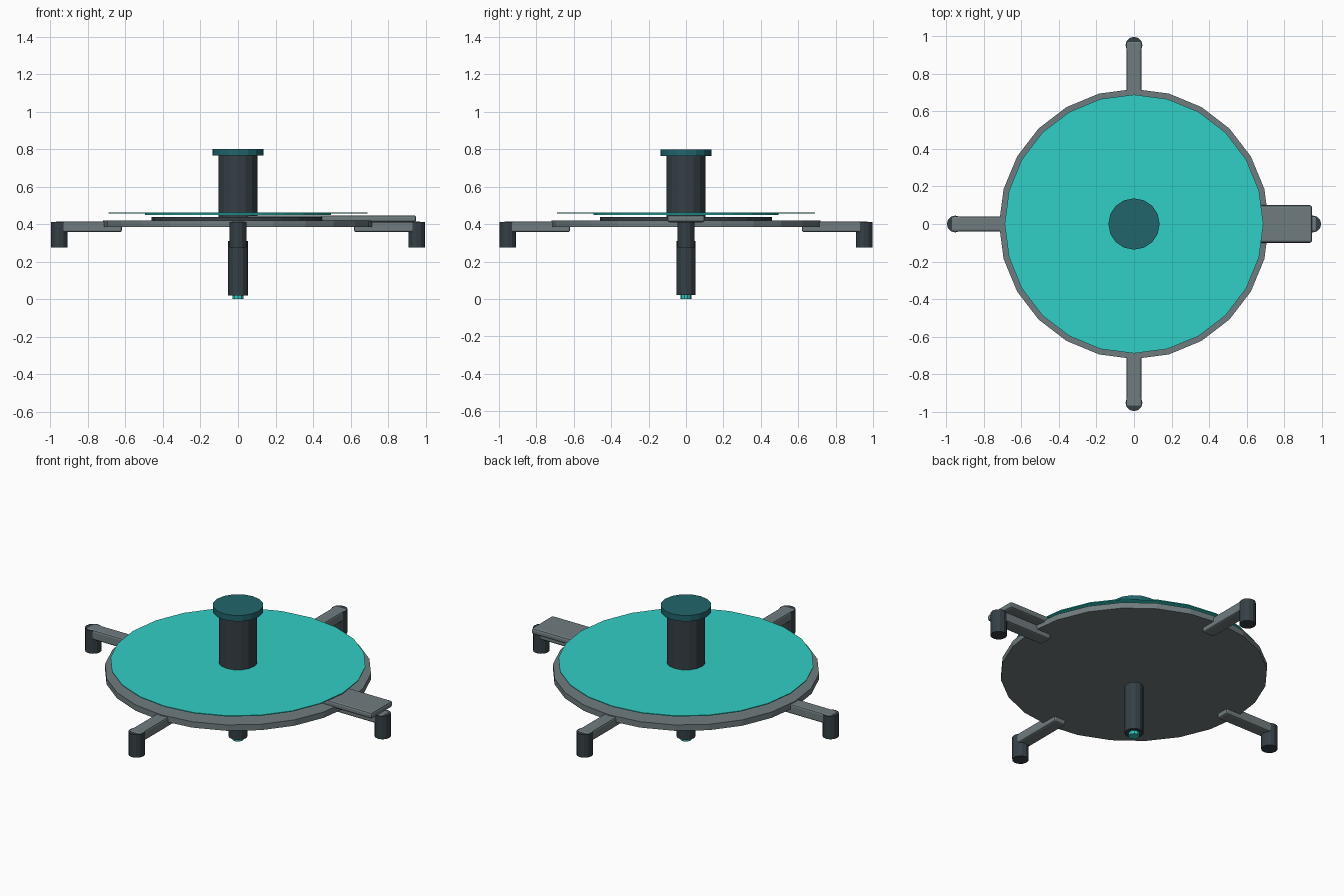
import bpy
from math import cos, sin, pi

if "Cube" in bpy.data.objects:
    bpy.data.objects.remove(bpy.data.objects["Cube"])


def material(name, color):
    m = bpy.data.materials.new(name)
    m.diffuse_color = (*color, 1)
    m.use_nodes = True
    m.node_tree.nodes["Principled BSDF"].inputs["Base Color"].default_value = m.diffuse_color
    return m


grey = material("grey", (0.16, 0.20, 0.21))
dark = material("dark", (0.035, 0.05, 0.06))
teal = material("teal", (0.03, 0.62, 0.56))
deep_teal = material("deep_teal", (0.015, 0.13, 0.15))


def cylinder(name, radius, z0, z1, sides, mat, x=0, y=0):
    bpy.ops.mesh.primitive_cylinder_add(vertices=sides, radius=radius, depth=z1 - z0,
                                        location=(x, y, (z0 + z1) / 2))
    ob = bpy.context.object
    ob.name = name
    ob.data.materials.append(mat)
    return ob


def box(name, center, size, mat, angle=0, bevel=0.01):
    bpy.ops.mesh.primitive_cube_add(size=1, location=center)
    ob = bpy.context.object
    ob.name = name
    ob.scale = size
    bpy.ops.object.transform_apply(location=False, rotation=False, scale=True)
    ob.rotation_euler.z = angle
    mod = ob.modifiers.new("bevel", 'BEVEL')
    mod.width = bevel
    mod.segments = 2
    ob.data.materials.append(mat)
    return ob


# Stacked platter
cylinder("base_disc", 0.72, 0.385, 0.42, 24, grey)
cylinder("inner_disc", 0.46, 0.415, 0.437, 24, dark)
cylinder("middle_disc", 0.495, 0.449, 0.456, 24, teal)
cylinder("top_disc", 0.69, 0.456, 0.461, 24, teal)

# Central column with cap
cylinder("column", 0.105, 0.43, 0.77, 16, dark)
cylinder("column_cap", 0.137, 0.765, 0.80, 16, deep_teal)

# Lower shaft with tip
cylinder("lower_shaft", 0.052, 0.02, 0.31, 12, dark)
cylinder("shaft_tip", 0.03, 0.0, 0.03, 10, teal)

# Slab reaching out to the right
box("side_slab", (0.5, 0, 0.428), (0.90, 0.20, 0.037), grey, bevel=0.012)

# Four arms with feet
for name, a in (("right", 0), ("back", pi / 2), ("left", pi), ("front", -pi / 2)):
    c, s = cos(a), sin(a)
    box(name + "_arm", (0.797 * c, 0.797 * s, 0.386), (0.355, 0.078, 0.058), grey, a)
    cylinder(name + "_foot", 0.045, 0.275, 0.412, 12, dark, 0.953 * c, 0.953 * s)
